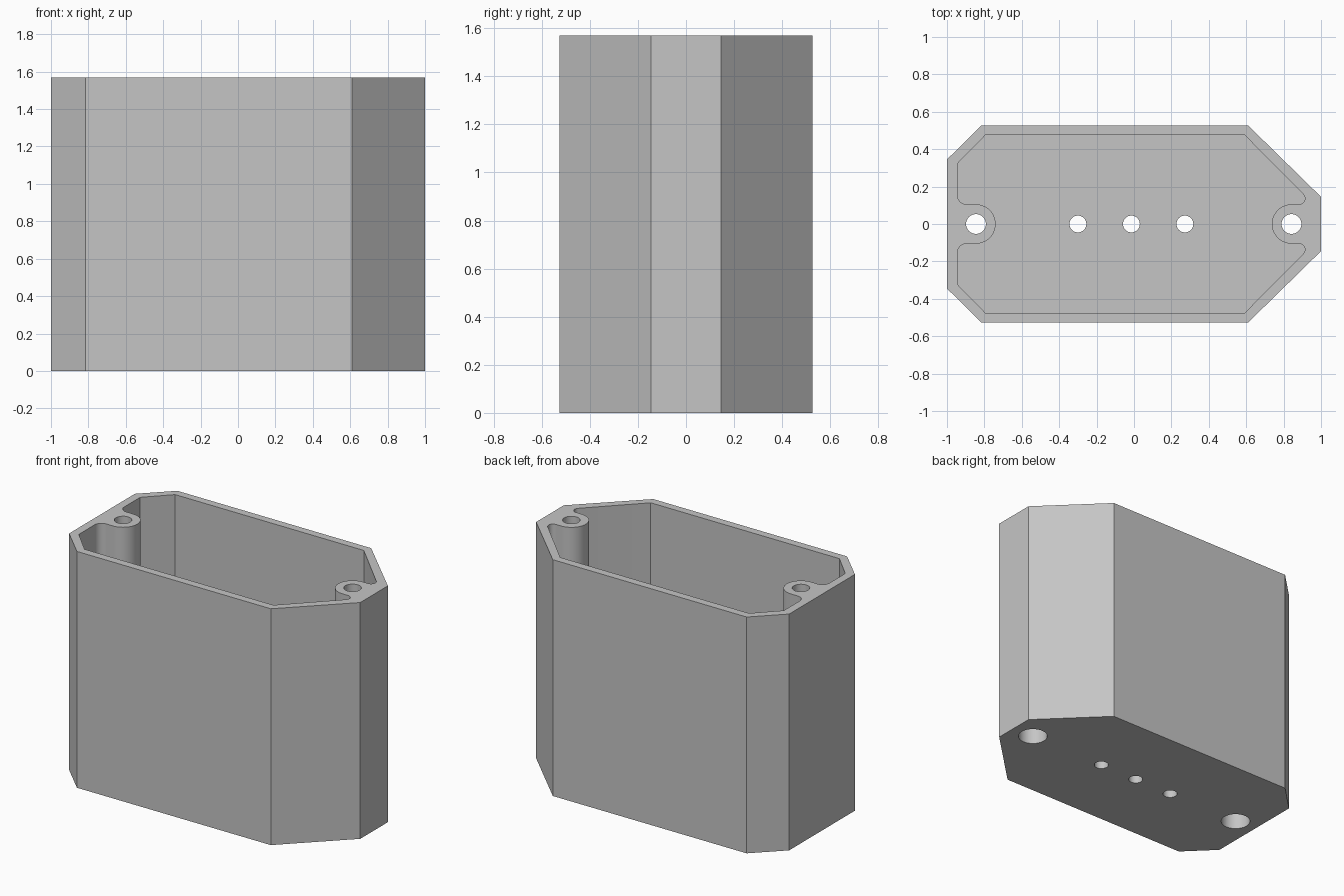
import bpy, bmesh, math

if "Cube" in bpy.data.objects:
    bpy.data.objects.remove(bpy.data.objects["Cube"])

H, FLOOR = 1.57, 0.053        # overall height, floor thickness
BOSS_R, BOSS_L, BOSS_RT = 0.105, -0.845, 0.842

grey = bpy.data.materials.new("grey plastic")
grey.diffuse_color = (0.56, 0.56, 0.56, 1)
grey.use_nodes = True
grey.node_tree.nodes["Principled BSDF"].inputs["Base Color"].default_value = grey.diffuse_color


def arc(cx, cy, r, a0, a1, n):
    return [(cx + r * math.cos(math.radians(a0 + (a1 - a0) * i / n)),
             cy + r * math.sin(math.radians(a0 + (a1 - a0) * i / n))) for i in range(n + 1)]


def mirror_y(pts):
    """Close a half outline by reflecting it across y = 0."""
    return pts + [(x, -y) for x, y in reversed(pts) if abs(y) > 1e-6]


def prism(name, pts, z0, z1):
    bm = bmesh.new()
    face = bm.faces.new([bm.verts.new((x, y, z0)) for x, y in pts])
    top = bmesh.ops.extrude_face_region(bm, geom=[face])["geom"]
    bmesh.ops.translate(bm, vec=(0, 0, z1 - z0),
                        verts=[v for v in top if isinstance(v, bmesh.types.BMVert)])
    bmesh.ops.recalc_face_normals(bm, faces=bm.faces)
    me = bpy.data.meshes.new(name)
    bm.to_mesh(me)
    bm.free()
    me.materials.append(grey)
    ob = bpy.data.objects.new(name, me)
    bpy.context.collection.objects.link(ob)
    return ob


def cylinder(name, x, r, z0, z1):
    return prism(name, arc(x, 0, r, 0, 360, 48)[:-1], z0, z1)


# Outer shell
case = prism("case", mirror_y([(-1, 0.345), (-0.815, 0.527), (0.61, 0.527), (1, 0.145)]), 0, H)

# Cavity: clockwise half outline flowing around both screw bosses
half = arc(BOSS_L, 0, BOSS_R, 0, 90, 16)
half += arc(-0.895, 0.155, 0.05, 270, 180, 8)
half += [(-0.945, 0.322), (-0.795, 0.475), (0.592, 0.475)]
half += arc(0.882, 0.137, 0.032, 45, -90, 10)
half += arc(BOSS_RT, 0, BOSS_R, 90, 180, 16)
cutters = [prism("cavity_cutter", mirror_y(half), FLOOR, H + 0.1)]

# Screw holes with wide recesses from below
for x in (BOSS_L, BOSS_RT):
    cutters.append(cylinder("screw_hole_cutter", x, 0.053, -0.1, H + 0.1))
    cutters.append(cylinder("screw_head_cutter", x, 0.092, -0.1, 0.8))

# Row of holes through the floor
for x in (-0.30, -0.014, 0.272):
    cutters.append(cylinder("floor_hole_cutter", x, 0.045, -0.1, 0.2))

for c in cutters:
    m = case.modifiers.new(c.name, 'BOOLEAN')
    m.operation, m.solver, m.object = 'DIFFERENCE', 'EXACT', c

# Bake the cuts and drop the cutters
bpy.context.view_layer.objects.active = case
case.select_set(True)
for m in list(case.modifiers):
    bpy.ops.object.modifier_apply(modifier=m.name)
for c in cutters:
    bpy.data.objects.remove(c)
bpy.ops.object.shade_smooth_by_angle(angle=math.radians(30))
